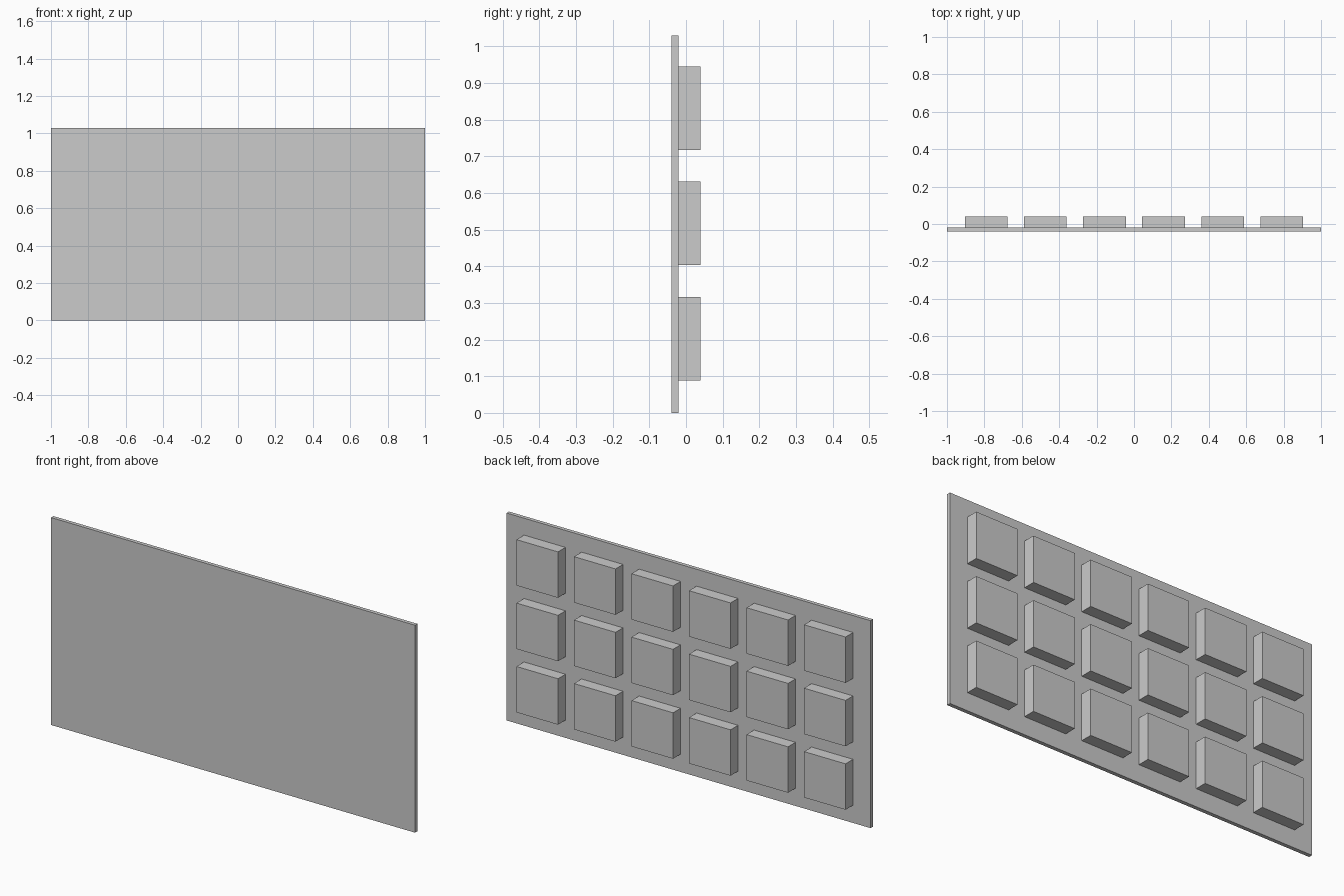
import bpy

if "Cube" in bpy.data.objects:
    bpy.data.objects.remove(bpy.data.objects["Cube"])


def box(name, lo, hi):
    # Axis-aligned box from its two opposite corners
    centre = [(a + b) / 2 for a, b in zip(lo, hi)]
    bpy.ops.mesh.primitive_cube_add(size=1, location=centre)
    obj = bpy.context.object
    obj.name = name
    obj.scale = [b - a for a, b in zip(lo, hi)]
    bpy.ops.object.transform_apply(location=False, rotation=False, scale=True)
    return obj


# Thin flat front panel
box("panel", (-1, -0.039, 0), (1, -0.02, 1.03))

# Grid of square pads on the back: six columns, three rows
half = 0.114
for row in range(3):
    z = 0.202 + row * 0.315
    for col in range(6):
        x = (col - 2.5) * 0.316
        box(f"pad_{row + 1}_{col + 1}",
            (x - half, -0.02, z - half), (x + half, 0.039, z + half))
